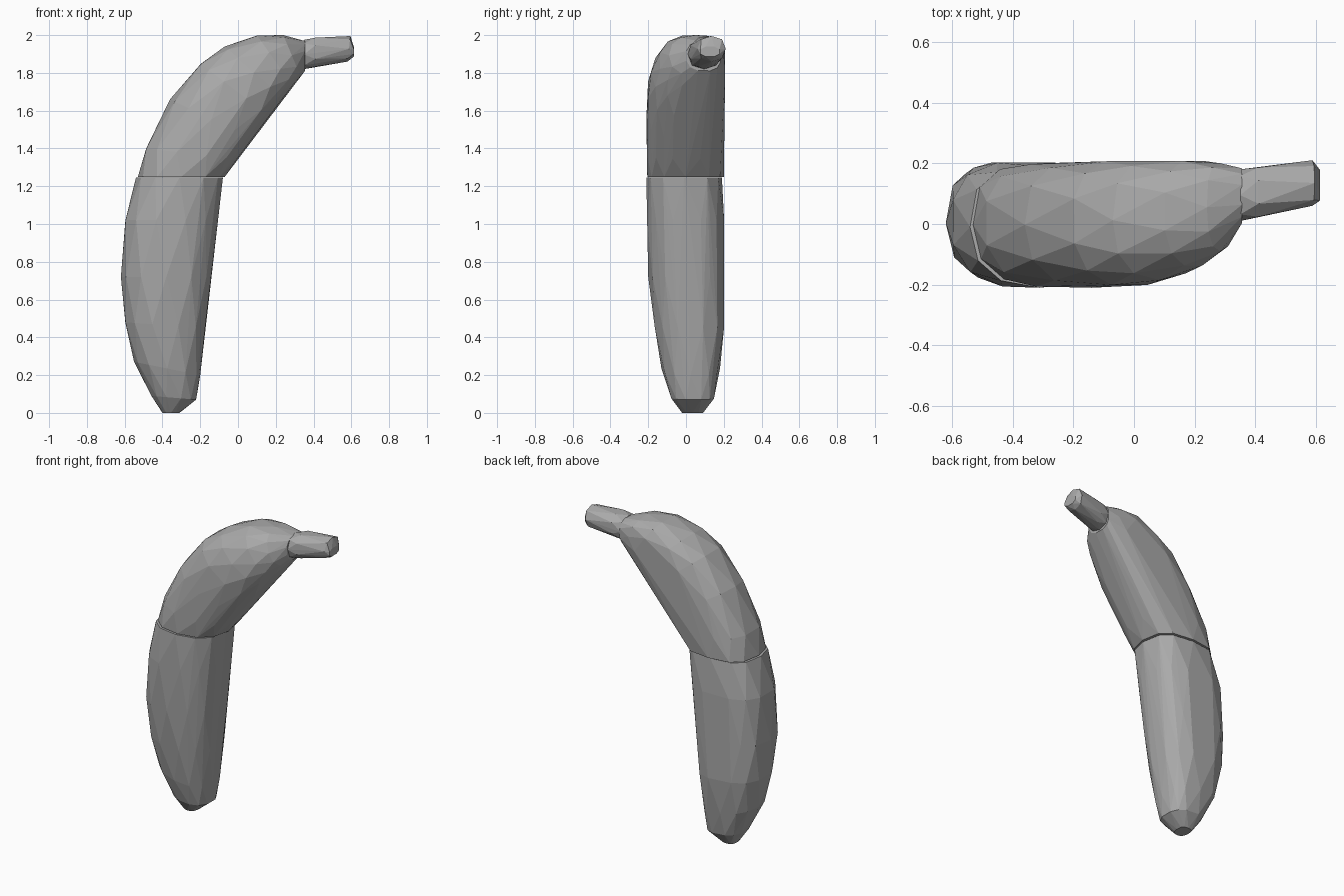
import bpy, bmesh, math
from mathutils import Vector

cube = bpy.data.objects.get("Cube")
if cube:
    bpy.data.objects.remove(cube, do_unlink=True)

grey = bpy.data.materials.new("plain_grey")
grey.use_nodes = True
colour = (0.4, 0.4, 0.4, 1)
grey.diffuse_color = colour
grey.node_tree.nodes["Principled BSDF"].inputs["Base Color"].default_value = colour


def power(v, p):
    return math.copysign(abs(v) ** p, v)


def hull_part(name, rings, sides, front=0.85, back=0.7):
    """Convex solid around oval rings: outer (x, z), inner (x, z), y range."""
    bm = bmesh.new()
    for i, (outer, inner, (y0, y1)) in enumerate(rings):
        a = Vector((outer[0], 0, outer[1]))
        b = Vector((inner[0], 0, inner[1]))
        for k in range(sides):
            t = math.tau * (k + 0.5 * (i % 2)) / sides
            c, s = math.cos(t), math.sin(t)
            p = back if s > 0 else front
            # stretch so staggered rings still reach their full range
            grow = 1 / math.cos(math.pi / sides / 2) if i % 2 else 1
            u = max(-1, min(1, power(c, p) * grow))
            v = max(-1, min(1, power(s, p) * grow))
            co = a.lerp(b, (1 - u) / 2)
            co.y = (y0 + y1) / 2 + v * (y1 - y0) / 2
            bm.verts.new(co)
    res = bmesh.ops.convex_hull(bm, input=bm.verts[:])
    loose = {g for g in res["geom_interior"] + res["geom_unused"]
             if isinstance(g, bmesh.types.BMVert)}
    bmesh.ops.delete(bm, geom=list(loose), context="VERTS")
    bmesh.ops.dissolve_limit(bm, angle_limit=math.radians(2),
                             verts=bm.verts[:], edges=bm.edges[:])
    bmesh.ops.recalc_face_normals(bm, faces=bm.faces[:])
    mesh = bpy.data.meshes.new(name)
    bm.to_mesh(mesh)
    bm.free()
    mesh.materials.append(grey)
    obj = bpy.data.objects.new(name, mesh)
    bpy.context.collection.objects.link(obj)
    return obj


# Lower half of the fruit, tapering to a blunt tip
hull_part("lower_fruit", [
    ((-0.40, 0.0), (-0.31, 0.0), (-0.02, 0.09)),
    ((-0.46, 0.09), (-0.22, 0.07), (-0.08, 0.15)),
    ((-0.55, 0.27), (-0.20, 0.20), (-0.13, 0.18)),
    ((-0.60, 0.48), (-0.17, 0.45), (-0.17, 0.205)),
    ((-0.62, 0.72), (-0.14, 0.72), (-0.20, 0.205)),
    ((-0.60, 1.02), (-0.11, 1.02), (-0.21, 0.205)),
    ((-0.54, 1.245), (-0.08, 1.245), (-0.21, 0.19)),
], 12)

# Upper half, bending over towards the stem
hull_part("upper_fruit", [
    ((-0.53, 1.25), (-0.07, 1.25), (-0.205, 0.20)),
    ((-0.49, 1.40), (0.0, 1.345), (-0.21, 0.20)),
    ((-0.36, 1.66), (0.08, 1.45), (-0.21, 0.205)),
    ((-0.20, 1.85), (0.17, 1.57), (-0.205, 0.21)),
    ((-0.07, 1.94), (0.24, 1.665), (-0.185, 0.21)),
    ((0.10, 2.0), (0.29, 1.73), (-0.14, 0.21)),
    ((0.24, 2.0), (0.33, 1.785), (-0.09, 0.20)),
    ((0.355, 1.97), (0.355, 1.81), (0.0, 0.185)),
], 12)

# Short stem with a chamfered end
hull_part("stem", [
    ((0.35, 1.975), (0.35, 1.82), (0.01, 0.18)),
    ((0.41, 1.99), (0.41, 1.83), (0.02, 0.19)),
    ((0.595, 1.995), (0.58, 1.86), (0.06, 0.21)),
    ((0.613, 1.94), (0.613, 1.885), (0.075, 0.18)),
], 8, 0.85, 0.85)
